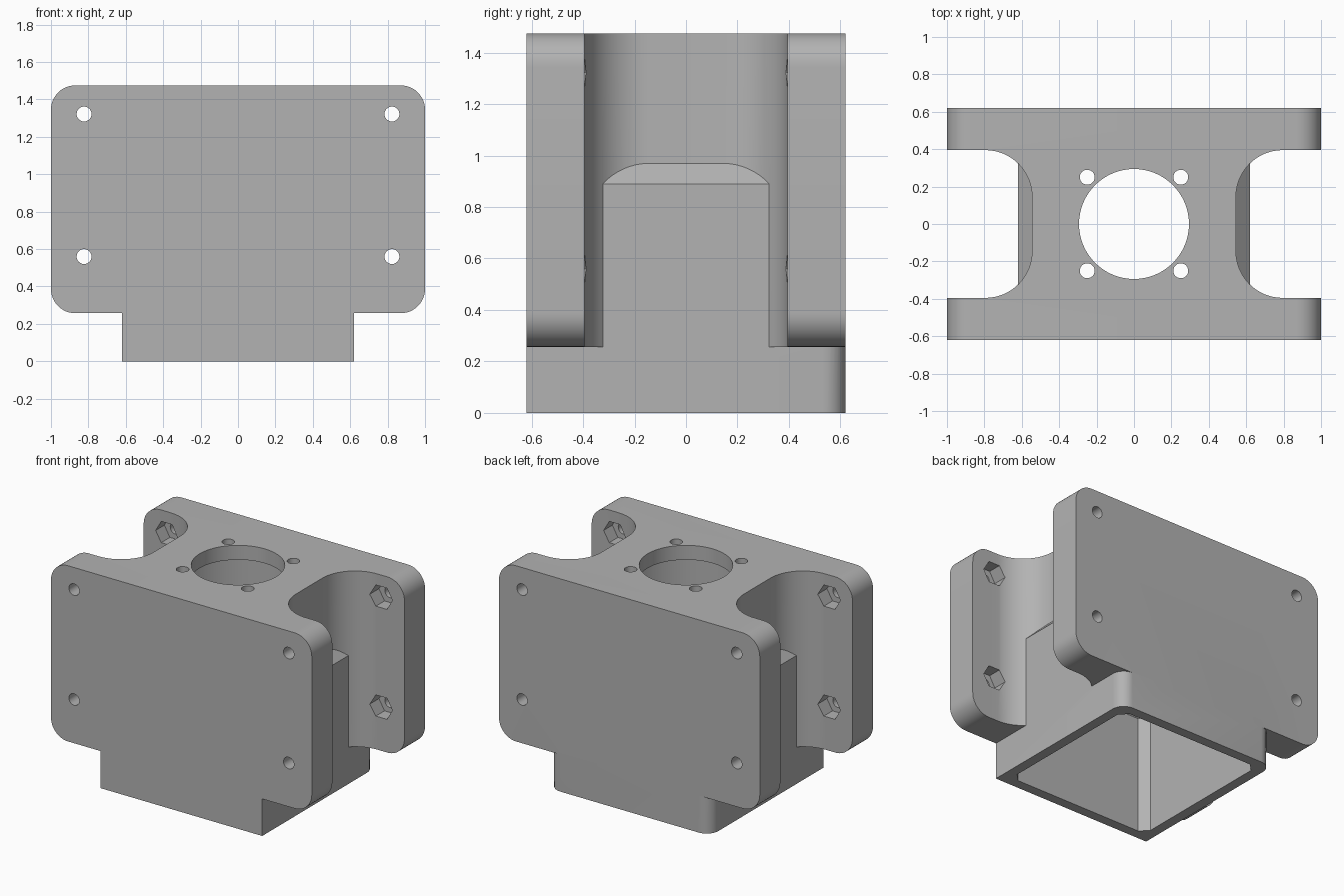
import bpy, bmesh, math
from mathutils import Matrix, Vector

cube = bpy.data.objects.get("Cube")
if cube:
    bpy.data.objects.remove(cube)

grey = bpy.data.materials.new("plain grey")
grey.use_nodes = True
colour = (0.45, 0.45, 0.45, 1)
grey.diffuse_color = colour
grey.node_tree.nodes["Principled BSDF"].inputs["Base Color"].default_value = colour


def finish(name, bm):
    bmesh.ops.recalc_face_normals(bm, faces=bm.faces)
    mesh = bpy.data.meshes.new(name)
    bm.to_mesh(mesh)
    bm.free()
    mesh.materials.append(grey)
    ob = bpy.data.objects.new(name, mesh)
    bpy.context.collection.objects.link(ob)
    return ob


def box(low, high):
    bm = bmesh.new()
    low, high = Vector(low), Vector(high)
    bmesh.ops.create_cube(bm, size=1, matrix=Matrix.Translation((low + high) / 2)
                          @ Matrix.Diagonal((*(high - low), 1)))
    return bm


def round_edges(bm, axis, radius, segments, keep=lambda p: True):
    """Bevel the edges running along one axis."""
    edges = []
    for e in bm.edges:
        a, b = (v.co for v in e.verts)
        if abs((b - a).normalized()[axis]) > 0.99 and keep((a + b) / 2):
            edges.append(e)
    bmesh.ops.bevel(bm, geom=edges, offset=radius, segments=segments,
                    profile=0.5, affect='EDGES')


def rod(name, centre, radius, depth, sides, turn=Matrix()):
    bm = bmesh.new()
    bmesh.ops.create_cone(bm, cap_ends=True, segments=sides, radius1=radius,
                          radius2=radius, depth=depth,
                          matrix=Matrix.Translation(centre) @ turn)
    return finish(name, bm)


def combine(target, tool, operation='DIFFERENCE'):
    mod = target.modifiers.new(tool.name, 'BOOLEAN')
    mod.operation, mod.object, mod.solver = operation, tool, 'EXACT'
    bpy.context.view_layer.objects.active = target
    bpy.ops.object.modifier_apply(modifier=mod.name)
    bpy.data.objects.remove(tool)
    bpy.context.view_layer.update()


# Upper housing: two rounded flange plates joined by a web
bm = box((-1, -0.62, 0.257), (1, 0.62, 1.475))
round_edges(bm, 1, 0.13, 12)
housing = finish("mount_housing", bm)

# Round-cornered slots on both sides
for side in (-1, 1):
    xs = sorted((side * 0.545, side * 1.7))
    bm = box((xs[0], -0.395, -1), (xs[1], 0.395, 2))
    round_edges(bm, 2, 0.25, 16)
    combine(housing, finish("side_slot", bm))

# Square base duct with sloped shoulders and rounded back corners
bm = bmesh.new()
profile = [(-0.62, 0), (0.62, 0), (0.62, 0.89), (0.535, 0.98), (-0.535, 0.98), (-0.62, 0.89)]
face = bm.faces.new([bm.verts.new((x, -0.62, z)) for x, z in profile])
out = bmesh.ops.extrude_face_region(bm, geom=[face], use_keep_orig=True)
bmesh.ops.translate(bm, vec=(0, 1.24, 0),
                    verts=[g for g in out["geom"] if isinstance(g, bmesh.types.BMVert)])
bmesh.ops.recalc_face_normals(bm, faces=bm.faces)
round_edges(bm, 2, 0.09, 8, lambda p: p.y > 0.6)
combine(housing, finish("base_duct", bm), 'UNION')

# Hollow duct, narrowing towards a round chamber
bm = box((-0.55, -0.55, -0.1), (0.55, 0.55, 0.82))
round_edges(bm, 2, 0.055, 1)
top = max(bm.faces, key=lambda f: f.calc_center_median().z)
out = bmesh.ops.extrude_discrete_faces(bm, faces=[top])
for v in out["faces"][0].verts:
    v.co = (v.co.x * 0.86, v.co.y * 0.86, v.co.z + 0.09)
combine(housing, finish("duct_cavity", bm))
combine(housing, rod("round_chamber", (0, 0, 1.075), 0.47, 0.6, 64))

# Top opening and its four screw holes
combine(housing, rod("top_opening", (0, 0, 1.4), 0.294, 0.4, 64))
for x in (-0.25, 0.25):
    for y in (-0.25, 0.25):
        combine(housing, rod("top_screw_hole", (x, y, 1.4), 0.04, 0.4, 24))

# Flange bolt holes with hexagonal nut pockets facing the slots
lie_down = Matrix.Rotation(math.pi / 2, 4, 'X')
flats_up = lie_down @ Matrix.Rotation(math.pi / 6, 4, 'Z')
for x in (-0.823, 0.823):
    for z in (0.56, 1.322):
        combine(housing, rod("bolt_hole", (x, 0, z), 0.04, 2, 24, lie_down))
        combine(housing, rod("nut_pocket", (x, 0, z), 0.085, 0.98, 6, flats_up))

# Smooth curved walls, crisp corners
housing.select_set(True)
bpy.context.view_layer.objects.active = housing
bpy.ops.object.shade_smooth_by_angle(angle=math.radians(30))
